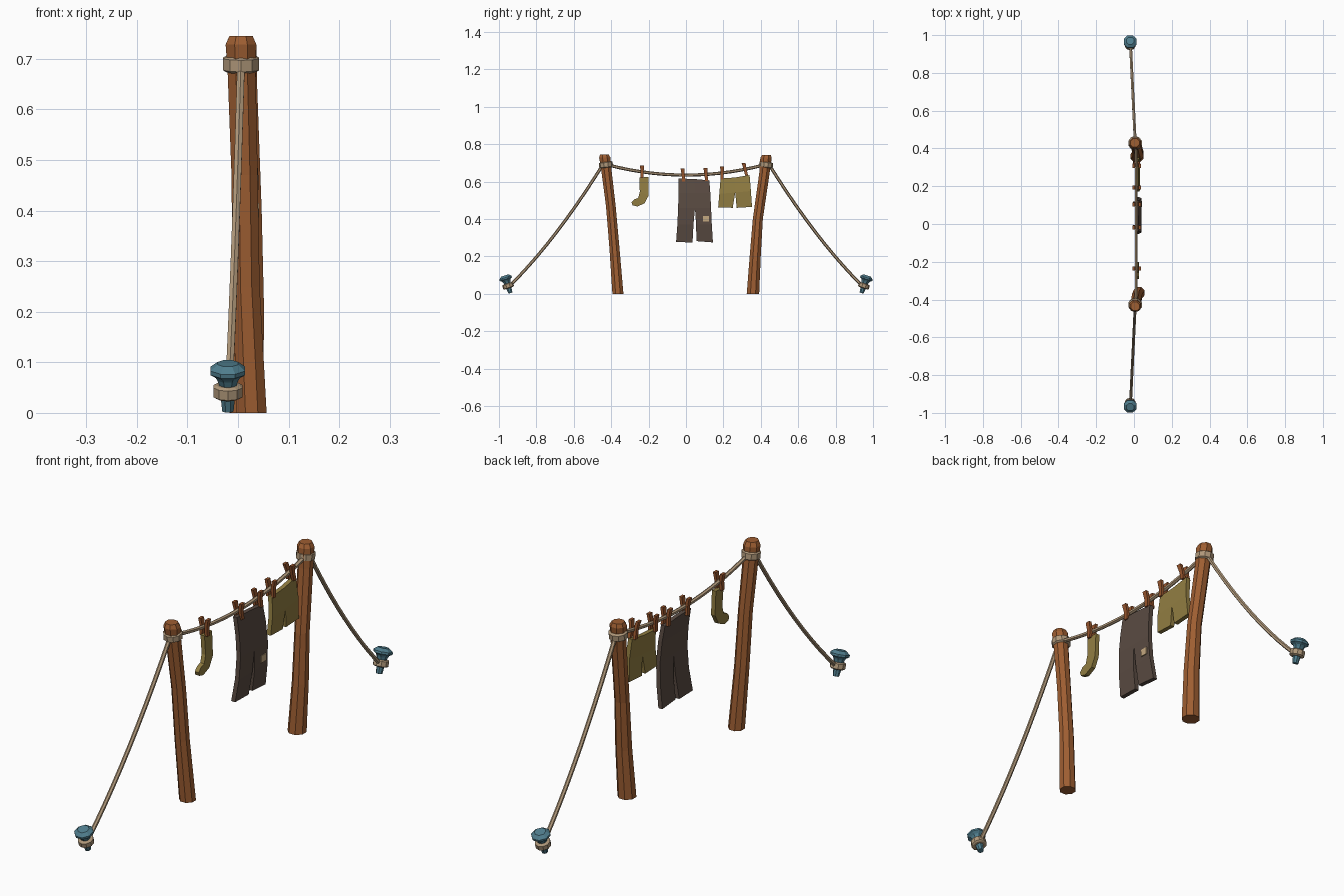
import bpy, bmesh, math
from mathutils import Vector

if "Cube" in bpy.data.objects:
    bpy.data.objects.remove(bpy.data.objects["Cube"])


def material(name, rgb):
    m = bpy.data.materials.new(name)
    lin = [(c / 255 / 12.92) if c < 11 else ((c / 255 + 0.055) / 1.055) ** 2.4 for c in rgb]
    m.diffuse_color = (*lin, 1)
    m.use_nodes = True
    m.node_tree.nodes["Principled BSDF"].inputs["Base Color"].default_value = m.diffuse_color
    return m


WOOD = material("brown wood", (158, 94, 50))
CLIP = material("orange brown wood", (152, 86, 46))
ROPE = material("tan rope", (176, 152, 122))
BLUE = material("blue metal", (80, 126, 142))
OLIVE = material("olive cloth", (146, 126, 66))
BROWN = material("dark brown cloth", (90, 75, 66))
PATCH = material("pale patch", (196, 168, 128))


def ring(center, r, axis, n):
    """Points of a regular polygon around an axis."""
    axis = Vector(axis).normalized()
    u = Vector((1, 0, 0))
    u = (u - axis * u.dot(axis)).normalized()
    v = axis.cross(u)
    return [Vector(center) + r * (u * math.cos(a) + v * math.sin(a))
            for a in (2 * math.pi * (i + 0.5) / n for i in range(n))]


def loft(name, parts, mat):
    """Skin each list of equal-sized sections and cap its ends."""
    bm = bmesh.new()
    for sections in parts:
        rows = [[bm.verts.new(p) for p in s] for s in sections]
        n = len(rows[0])
        for a, b in zip(rows, rows[1:]):
            for i in range(n):
                j = (i + 1) % n
                bm.faces.new((a[i], a[j], b[j], b[i]))
        bm.faces.new(rows[0][::-1])
        bm.faces.new(rows[-1])
    bmesh.ops.recalc_face_normals(bm, faces=bm.faces)
    me = bpy.data.meshes.new(name)
    bm.to_mesh(me)
    bm.free()
    me.materials.append(mat)
    ob = bpy.data.objects.new(name, me)
    bpy.context.collection.objects.link(ob)
    return ob


def post(name, path):
    loft(name, [[ring(c, r, (0, 0, 1), 8) for *c, r in path]], WOOD)


def collar(name, center, axis, r, h):
    """Rope wrapped around a post or stake."""
    axis, c = Vector(axis).normalized(), Vector(center)
    prof = [(-0.5, 0.8), (-0.36, 1), (0.36, 1), (0.5, 0.8)]
    loft(name, [[ring(c + axis * h * t, r * k, axis, 10) for t, k in prof]], ROPE)


def rope(name, a, b, sag, n=10):
    a, b = Vector(a), Vector(b)
    pts = [a.lerp(b, i / n) - Vector((0, 0, 4 * sag * (i / n) * (1 - i / n))) for i in range(n + 1)]
    secs = [ring(p, 0.0085, pts[min(i + 1, n)] - pts[max(i - 1, 0)], 6) for i, p in enumerate(pts)]
    loft(name, [secs], ROPE)


# crooked posts: x, y, z, radius
post("front_post", [(0.027, -0.364, 0, 0.032), (0.016, -0.383, 0.25, 0.029),
                    (0.013, -0.402, 0.47, 0.028), (0.007, -0.428, 0.68, 0.03),
                    (0.006, -0.434, 0.728, 0.033), (0.006, -0.436, 0.745, 0.025)])
post("back_post", [(0.016, 0.358, 0, 0.036), (0.022, 0.37, 0.2, 0.032),
                   (0.02, 0.384, 0.4, 0.029), (0.01, 0.42, 0.65, 0.03),
                   (0.006, 0.428, 0.728, 0.033), (0.005, 0.43, 0.743, 0.025)])

# wraps, ground stakes and guy ropes at both ends
for side, s in (("front", -1), ("back", 1)):
    collar(side + "_post_wrap", (0.006, s * 0.428, 0.69), (0, s * 0.12, 1), 0.037, 0.032)
    axis = Vector((0, s * 0.33, 1))
    base = Vector((-0.02, s * 0.937, 0))
    prof = [(0.004, 0.012), (0.055, 0.018), (0.066, 0.022), (0.072, 0.026),
            (0.079, 0.037), (0.087, 0.037), (0.098, 0.022)]
    loft(side + "_stake", [[ring(base + axis * t, r, axis, 8) for t, r in prof]], BLUE)
    collar(side + "_stake_wrap", base + axis * 0.043, axis, 0.03, 0.027)
    rope(side + "_guy_rope", (0.006, s * 0.445, 0.69), (-0.018, s * 0.94, 0.045), 0.038)

# sagging washing line
rope("washing_line", (0.012, -0.42, 0.69), (0.012, 0.42, 0.69), 0.055, 14)


def line_z(y):
    return 0.635 + 0.055 * (y / 0.42) ** 2


# clothes pegs: two splayed prongs joined below the line
def box_section(x, y, z, hx, hy):
    return [Vector((x + a * hx, y + b * hy, z)) for a, b in ((-1, -1), (1, -1), (1, 1), (-1, 1))]


for i, (y, lean) in enumerate([(-0.235, 0), (-0.015, -0.003), (0.107, -0.003), (0.193, 0), (0.316, -0.008)]):
    z, prongs = line_z(y), []
    for s in (-1, 1):
        prongs.append([box_section(0.014 + s * dx, y + lean * t, z + t * 0.034, 0.006, w)
                       for t, dx, w in ((-1, 0.012, 0.008), (0, 0.010, 0.0085), (1, 0.016, 0.0105))])
    loft(f"clothes_peg_{i + 1}", prongs, CLIP)


# cloth: strips of cross rows (y1, z1, y2, z2) with a billow in x
def cloth(name, strips, mat, bulge, top, length, half=0.009):
    def bx(z):
        return 0.014 + bulge * math.sin(math.pi * max(0, min(1.1, (top - z) / length)))
    parts = [[[Vector((bx(z1) - half, y1, z1)), Vector((bx(z2) - half, y2, z2)),
               Vector((bx(z2) + half, y2, z2)), Vector((bx(z1) + half, y1, z1))]
              for y1, z1, y2, z2 in rows] for rows in strips]
    loft(name, parts, mat)


cloth("trousers", [
    [(-0.040, 0.617, 0.043, 0.614), (-0.040, 0.54, 0.046, 0.54), (-0.042, 0.46, 0.048, 0.46),
     (-0.046, 0.37, 0.040, 0.37), (-0.053, 0.277, 0.035, 0.275)],
    [(0.043, 0.614, 0.125, 0.607), (0.046, 0.54, 0.130, 0.54), (0.048, 0.46, 0.134, 0.46),
     (0.054, 0.37, 0.138, 0.37), (0.056, 0.282, 0.144, 0.275)]], BROWN, 0.018, 0.62, 0.35)
cloth("shorts", [
    [(0.185, 0.617, 0.262, 0.622), (0.178, 0.535, 0.263, 0.542), (0.172, 0.463, 0.250, 0.46)],
    [(0.262, 0.622, 0.340, 0.635), (0.263, 0.542, 0.347, 0.55), (0.271, 0.46, 0.353, 0.465)]],
    OLIVE, 0.008, 0.63, 0.2)
cloth("sock", [[(-0.249, 0.622, -0.200, 0.625), (-0.247, 0.545, -0.200, 0.525),
                (-0.256, 0.512, -0.222, 0.484), (-0.276, 0.506, -0.260, 0.467),
                (-0.291, 0.489, -0.286, 0.474)]], OLIVE, 0.004, 0.62, 0.2)

# small patch on one trouser leg
loft("knee_patch", [[box_section(0.038, 0.107, z, 0.004, 0.016) for z in (0.386, 0.415)]], PATCH)
